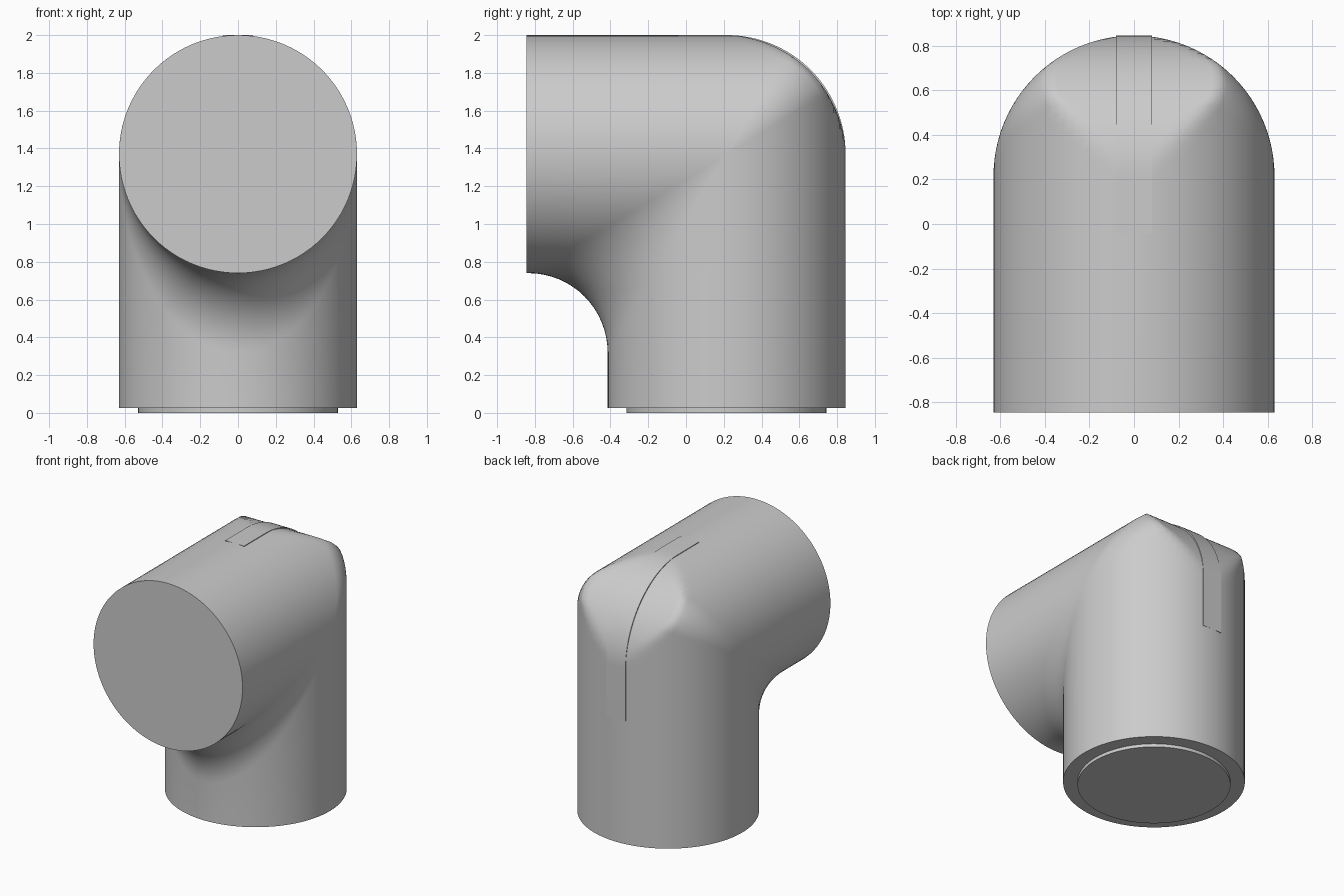
import bpy, bmesh, math
from mathutils import Vector

if "Cube" in bpy.data.objects:
    bpy.data.objects.remove(bpy.data.objects["Cube"])

R = 0.63                 # pipe radius
CY, CZ = 0.215, 1.37     # where the two pipe axes cross
FRONT, BOTTOM = -0.845 - CY, 0.025 - CZ
R_IN, R_OUT = 0.42, 0.25  # rolling fillets of the inner and outer bend
SEG, ARC, LEAD = 96, 16, 8

grey = bpy.data.materials.new("grey")
grey.diffuse_color = (0.6, 0.6, 0.6, 1)
grey.use_nodes = True
grey.node_tree.nodes["Principled BSDF"].inputs["Base Color"].default_value = grey.diffuse_color


def finish(name, bm, angle=60):
    bmesh.ops.remove_doubles(bm, verts=bm.verts, dist=1e-4)
    bmesh.ops.recalc_face_normals(bm, faces=bm.faces)
    mesh = bpy.data.meshes.new(name)
    bm.to_mesh(mesh)
    bm.free()
    mesh.materials.append(grey)
    ob = bpy.data.objects.new(name, mesh)
    bpy.context.collection.objects.link(ob)
    bpy.ops.object.select_all(action='DESELECT')
    ob.select_set(True)
    bpy.context.view_layer.objects.active = ob
    bpy.ops.object.shade_smooth_by_angle(angle=math.radians(angle))
    return ob


def round_back(p, c=-0.02, r=0.65):
    """Trim the outer corner to a round profile seen from the side."""
    y, z = p.y - c, p.z - c
    d = math.hypot(y, z)
    if y > 0 and z > 0 and d > r:
        return Vector((p.x, c + y * r / d, c + z * r / d))
    return p


def pipe_line(t):
    """One line along the pipe wall, from the front mouth to the foot."""
    sn, cs = math.sin(t), math.cos(t)
    if abs(cs) < 1e-6:
        cs = 0.0
    x, s = R * sn, R * cs
    outer = cs > 0
    rad = R_OUT if outer else -R_IN
    q = (R - rad) * cs
    start = min(-0.03, q)
    lead = [start + (q - start) * i / LEAD for i in range(LEAD)]
    centre = Vector(((R - rad) * sn, q, q))
    n0, n1 = Vector((sn, 0, cs)), Vector((sn, cs, 0))
    pts = [Vector((x, FRONT, s))] + [Vector((x, a, s)) for a in lead]
    ang = n0.angle(n1)
    for i in range(ARC + 1):
        f = i / ARC
        if ang < 1e-5:
            n = n0
        else:
            n = (n0 * math.sin((1 - f) * ang) + n1 * math.sin(f * ang)) / math.sin(ang)
        pts.append(centre + n * rad)
    pts += [Vector((x, s, a)) for a in reversed(lead)] + [Vector((x, s, BOTTOM))]
    if outer:
        pts = [round_back(p) for p in pts]
    return [p + Vector((0, CY, CZ)) for p in pts]


# elbow body: wall lines joined all round, closed at both mouths
bm = bmesh.new()
lines = [[bm.verts.new(p) for p in pipe_line(2 * math.pi * i / SEG)] for i in range(SEG)]
for i in range(SEG):
    a, b = lines[i], lines[(i + 1) % SEG]
    for j in range(len(a) - 1):
        bm.faces.new((a[j], a[j + 1], b[j + 1], b[j]))
bm.faces.new([l[0] for l in lines])
bm.faces.new([l[-1] for l in lines])
finish("elbow_body", bm)

# narrow strip over the outer bend
bm = bmesh.new()
rows = []
path = [(-0.255, R, 0, 1)]
path += [(R * math.sin(a), R * math.cos(a), math.sin(a), math.cos(a))
         for a in [math.pi / 2 * i / 32 for i in range(33)]]
path += [(R, -0.40, 1, 0)]
for y, z, ny, nz in path:
    rows.append([bm.verts.new((x, CY + y - d * ny, CZ + z - d * nz))
                 for x, d in ((-0.08, 0), (0.08, 0), (0.08, 0.04), (-0.08, 0.04))])
for a, b in zip(rows, rows[1:]):
    for k in range(4):
        m = (k + 1) % 4
        bm.faces.new((a[k], a[m], b[m], b[k]))
bm.faces.new(rows[0])
bm.faces.new(rows[-1])
finish("bend_strip", bm, 40)

# shallow disc under the foot
bm = bmesh.new()
bmesh.ops.create_cone(bm, cap_ends=True, segments=SEG, radius1=0.53, radius2=0.53, depth=0.04)
bmesh.ops.translate(bm, verts=bm.verts, vec=(0, CY, 0.02))
finish("foot_disc", bm, 40)
